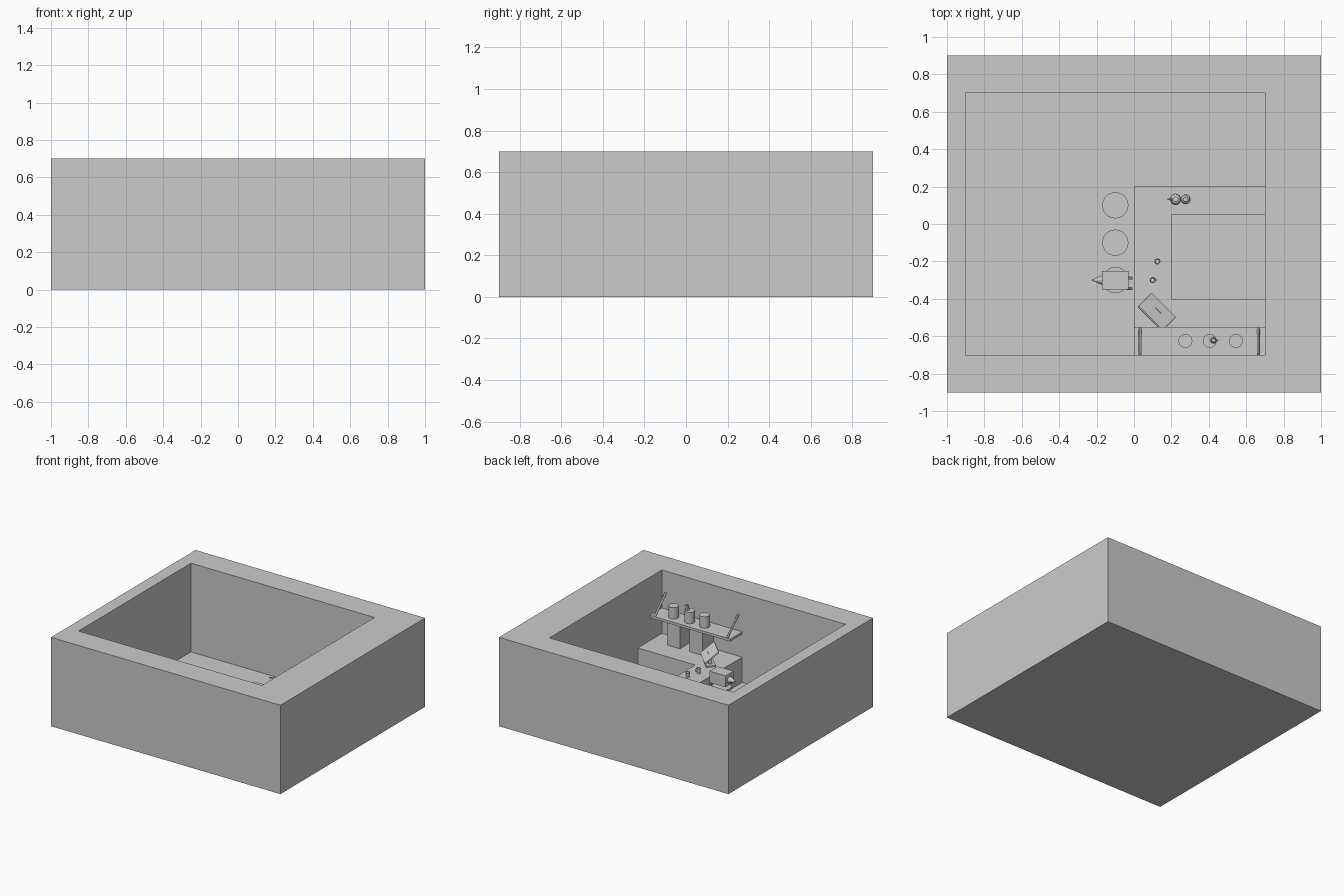
import bpy, bmesh, math
from mathutils import Vector, Matrix

if "Cube" in bpy.data.objects:
    bpy.data.objects.remove(bpy.data.objects["Cube"])


def mesh_object(name, bm):
    bmesh.ops.recalc_face_normals(bm, faces=bm.faces)
    me = bpy.data.meshes.new(name)
    bm.to_mesh(me)
    bm.free()
    ob = bpy.data.objects.new(name, me)
    bpy.context.collection.objects.link(ob)
    return ob


def box(name, x, y, z, matrix=None):
    bm = bmesh.new()
    bmesh.ops.create_cube(bm, size=1)
    for v in bm.verts:
        v.co = [a + (b - a) * (c + 0.5) for (a, b), c in zip((x, y, z), v.co)]
    if matrix:
        bm.transform(matrix)
    return mesh_object(name, bm)


def rod(name, a, b, r1, r2=None, sides=24):
    a, b = Vector(a), Vector(b)
    bm = bmesh.new()
    bmesh.ops.create_cone(bm, cap_ends=True, segments=sides, radius1=r1,
                          radius2=r1 if r2 is None else r2, depth=(b - a).length)
    turn = Vector((0, 0, 1)).rotation_difference(b - a).to_matrix().to_4x4()
    bm.transform(Matrix.Translation((a + b) / 2) @ turn)
    return mesh_object(name, bm)


def prism(name, points, z0, z1):
    bm = bmesh.new()
    face = bm.faces.new([bm.verts.new((x, y, z0)) for x, y in points])
    new = bmesh.ops.extrude_face_region(bm, geom=[face])["geom"]
    for v in new:
        if isinstance(v, bmesh.types.BMVert):
            v.co.z = z1
    return mesh_object(name, bm)


def lathe(name, profile, x, y, z, steps=24):
    bm = bmesh.new()
    verts = [bm.verts.new((x + r, y, z + h)) for r, h in profile]
    edges = [bm.edges.new(p) for p in zip(verts, verts[1:])]
    bmesh.ops.spin(bm, geom=verts + edges, cent=(x, y, 0), axis=(0, 0, 1),
                   angle=2 * math.pi, steps=steps)
    bmesh.ops.remove_doubles(bm, verts=bm.verts, dist=1e-5)
    return mesh_object(name, bm)


# Open-topped room: uneven thick walls around a flat floor
bm = bmesh.new()
outer = [(-1, -0.9), (1, -0.9), (1, 0.9), (-1, 0.9)]
inner = [(-0.9, -0.7), (0.7, -0.7), (0.7, 0.7), (-0.9, 0.7)]
ring = [[bm.verts.new((x, y, z)) for x, y in pts]
        for pts, z in ((outer, 0), (outer, 0.7), (inner, 0.7), (inner, 0.001))]
for lo, hi in zip(ring, ring[1:]):
    for i in range(4):
        j = (i + 1) % 4
        bm.faces.new((lo[i], lo[j], hi[j], hi[i]))
bm.faces.new(ring[0])
bm.faces.new(ring[3])
mesh_object("room_shell", bm)

# U-shaped bar counter
prism("counter", [(0, -0.7), (0.7, -0.7), (0.7, -0.4), (0.2, -0.4),
                  (0.2, 0.05), (0.7, 0.05), (0.7, 0.2), (0, 0.2)], 0, 0.2)

# Stools along the counter
for i, y in enumerate((0.1, -0.1, -0.3)):
    rod(f"stool_seat_{i}", (-0.1, y, 0.13), (-0.1, y, 0.15), 0.07, sides=32)
    rod(f"stool_post_{i}", (-0.1, y, 0), (-0.1, y, 0.13), 0.015)

# Wall shelf with slanted supports and canisters
box("shelf", (0, 0.7), (-0.7, -0.55), (0.38, 0.4))
for i, x in enumerate((0.033, 0.665)):
    rod(f"shelf_support_{i}", (x, -0.555, 0.39), (x, -0.698, 0.53), 0.008, sides=12)
for i, x in enumerate((0.275, 0.405, 0.545)):
    rod(f"canister_{i}", (x, -0.625, 0.4), (x, -0.625, 0.49), 0.037)

# Small ornament on the middle canister
rod("ornament_body", (0.425, -0.622, 0.485), (0.425, -0.622, 0.53), 0.018, 0.01, 8)
rod("ornament_beak", (0.425, -0.622, 0.52), (0.455, -0.622, 0.52), 0.01, 0, 8)

# Two machines under the shelf
for i, x in enumerate((0.25, 0.445)):
    box(f"machine_{i}", (x, x + 0.11), (-0.7, -0.56), (0.2, 0.38))

# Tilted till screen on a stand, facing into the bar
turn = Matrix.Translation((0.122, -0.47, 0.29)) @ Matrix.Rotation(math.radians(-45), 4, 'Z')
tilt = turn @ Matrix.Rotation(math.radians(-40), 4, 'X')
screen = box("till_screen", (-0.092, 0.092), (-0.066, 0.066), (-0.006, 0.006), tilt)
bev = screen.modifiers.new("round_edges", 'BEVEL')
bev.width, bev.segments = 0.004, 2
box("till_stand", (-0.02, 0.02), (-0.012, 0.012), (-0.09, 0), turn)
box("till_base", (-0.05, 0.05), (-0.035, 0.035), (-0.09, -0.08), turn)

# Cups on the counter
cup = [(0, 0), (0.012, 0), (0.016, 0.04), (0.014, 0.04), (0.011, 0.006), (0, 0.006)]
for i, (x, y) in enumerate(((0.1, -0.3), (0.125, -0.2))):
    lathe(f"cup_{i}", cup, x, y, 0.2)
box("cup_handle", (0.113, 0.124), (-0.303, -0.297), (0.21, 0.232))

# Dispenser bottles at the counter's end
bottle = [(0, 0), (0.03, 0), (0.03, 0.06), (0.024, 0.075), (0.01, 0.085),
          (0.01, 0.105), (0.015, 0.105), (0.015, 0.115), (0, 0.115)]
for i, (x, s) in enumerate(((0.222, 1), (0.276, 0.87))):
    lathe(f"bottle_{i}", [(r * s, h * s) for r, h in bottle], x, 0.132, 0.2)
rod("bottle_spout", (0.215, 0.132, 0.31), (0.18, 0.132, 0.305), 0.006, 0.004, 10)

# Boxy seated figure with a pointed nose and hanging legs
box("figure_body", (-0.17, -0.03), (-0.35, -0.25), (0.18, 0.27))
rod("figure_nose", (-0.17, -0.3, 0.22), (-0.23, -0.3, 0.22), 0.026, 0, 16)
for i, y in enumerate((-0.345, -0.29)):
    rod(f"figure_thigh_{i}", (-0.04, y, 0.19), (-0.012, y, 0.185), 0.008, sides=8)
    rod(f"figure_shin_{i}", (-0.012, y, 0.19), (-0.012, y, 0.12), 0.008, sides=8)

# Smooth the turned parts only
bpy.ops.object.select_all(action='DESELECT')
for ob in bpy.context.scene.objects:
    if ob.name.startswith(("stool", "canister", "cup_", "bottle", "shelf_support")):
        ob.select_set(True)
        bpy.context.view_layer.objects.active = ob
bpy.ops.object.shade_smooth_by_angle()
